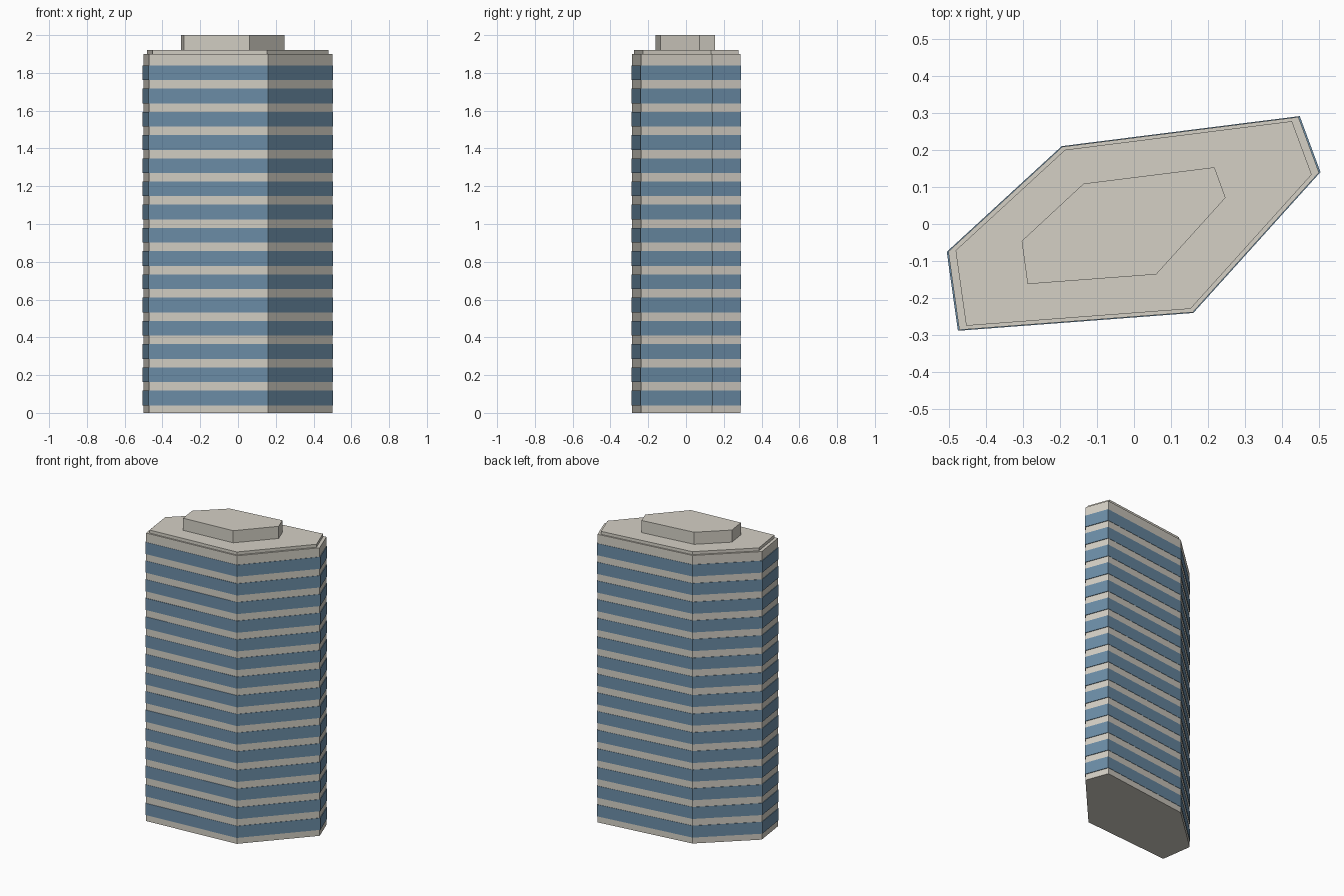
import bpy
import bmesh

cube = bpy.data.objects.get("Cube")
if cube:
    bpy.data.objects.remove(cube, do_unlink=True)


def material(name, color):
    mat = bpy.data.materials.new(name)
    mat.use_nodes = True
    mat.diffuse_color = color
    mat.node_tree.nodes["Principled BSDF"].inputs["Base Color"].default_value = color
    return mat


concrete = material("warm grey concrete", (0.66, 0.63, 0.56, 1))
glass = material("blue glass", (0.15, 0.27, 0.39, 1))


def prism(name, outline, levels, mat, scale=1.0):
    """Closed prisms on one outline, one for each (bottom, top) level."""
    bm = bmesh.new()
    for bottom, top in levels:
        lower = [bm.verts.new((x * scale, y * scale, bottom)) for x, y in outline]
        upper = [bm.verts.new((x * scale, y * scale, top)) for x, y in outline]
        bm.faces.new(lower)
        bm.faces.new(upper)
        for i in range(len(outline)):
            j = (i + 1) % len(outline)
            bm.faces.new((lower[i], lower[j], upper[j], upper[i]))
    bmesh.ops.recalc_face_normals(bm, faces=bm.faces)
    mesh = bpy.data.meshes.new(name)
    bm.to_mesh(mesh)
    bm.free()
    mesh.materials.append(mat)
    obj = bpy.data.objects.new(name, mesh)
    bpy.context.collection.objects.link(obj)
    return obj


# Irregular six-sided floor plans
tower_plan = [(-0.505, -0.075), (-0.475, -0.288), (0.16, -0.24),
              (0.503, 0.14), (0.447, 0.291), (-0.195, 0.21)]
penthouse_plan = [(-0.303, -0.046), (-0.287, -0.162), (0.06, -0.136),
                  (0.247, 0.071), (0.217, 0.153), (-0.136, 0.109)]

# Tower core, roof slab and rooftop plant room
prism("tower_body", tower_plan, [(0, 1.9)], concrete, 0.992)
prism("roof_slab", tower_plan, [(1.9, 1.92)], concrete, 0.953)
prism("rooftop_plant_room", penthouse_plan, [(1.92, 2.0)], concrete)

# Window bands, standing slightly proud of the walls on every storey
storeys = 15
pitch = 0.123
bands = [(0.04 + i * pitch, 0.118 + i * pitch) for i in range(storeys)]
prism("window_bands", tower_plan, bands, glass)
